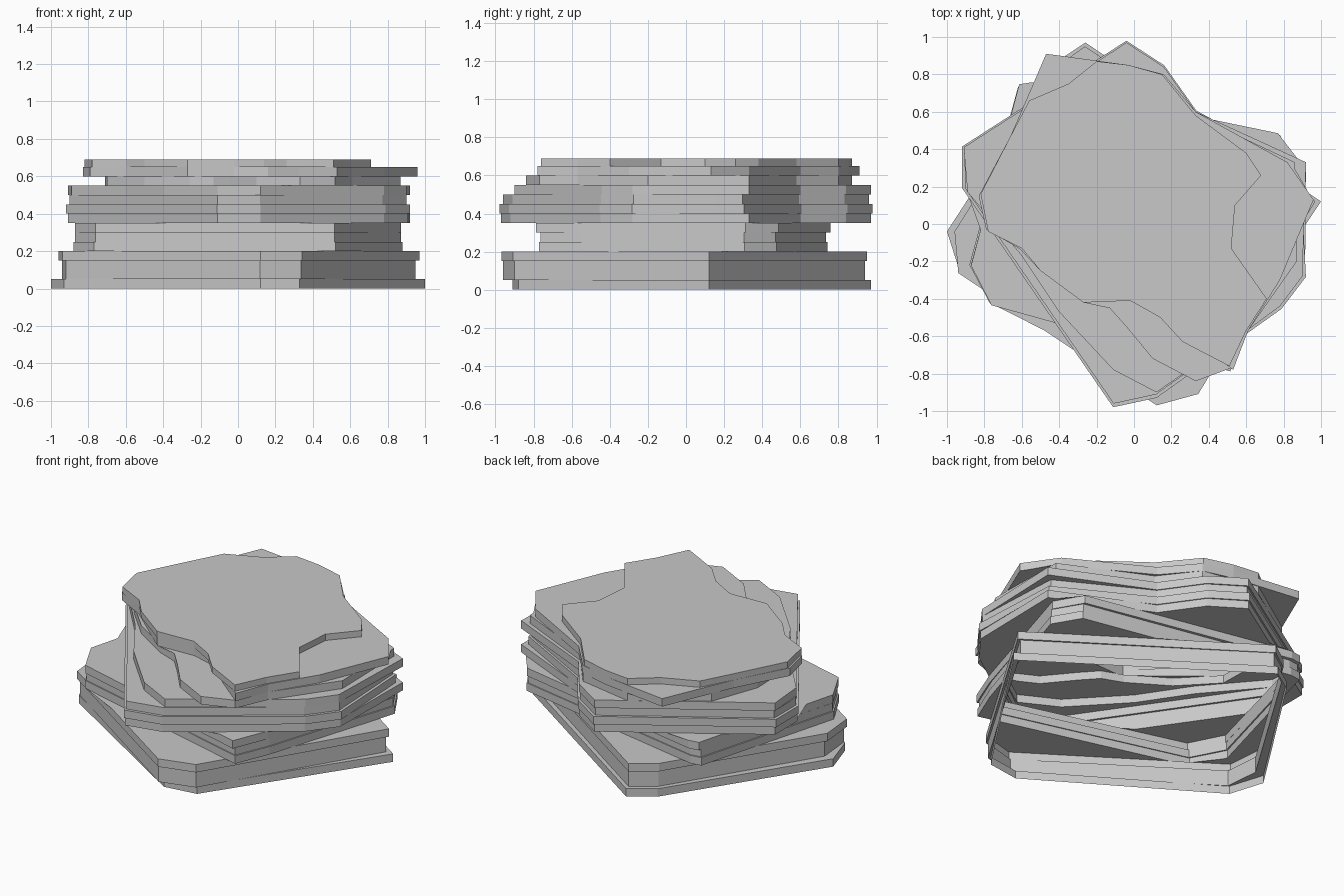
import bpy
import bmesh
import math
from mathutils import Vector

# Remove only the default cube
default_cube = bpy.data.objects.get("Cube")
if default_cube is not None:
    bpy.data.objects.remove(default_cube, do_unlink=True)

# Single stone colour
stone = bpy.data.materials.new("stone_grey")
stone.use_nodes = True
STONE_COLOUR = (0.58, 0.58, 0.58, 1)
stone.diffuse_color = STONE_COLOUR
stone.node_tree.nodes["Principled BSDF"].inputs["Base Color"].default_value = STONE_COLOUR

# Wide base outlines, turned squares with clipped corners
BASE = [(-1, -.04), (-.93, -.26), (.12, -.91), (.33, -.88),
        (1, .12), (-.26, .97), (-.41, .87)]
BASE_UPPER = [(-.95, -.04), (-.93, -.26), (.12, -.96), (.34, -.9),
              (.96, .12), (-.26, .94), (-.4, .84)]

# Squarer, narrower slabs above the base
LOWER = [(-.88, -.22), (-.77, -.43), (.52, -.78), (.61, -.56),
         (.88, .31), (.78, .48), (-.55, .75), (-.62, .74)]

# Thick middle group, its wider foot and its rounded cap
MIDDLE = [(-.91, .41), (-.91, .19), (-.11, -.97), (.12, -.92), (.78, -.45),
          (.91, -.28), (.88, .3), (.33, .6), (.16, .84), (-.04, .97)]
MIDDLE_FOOT = MIDDLE[:6] + [(.92, .33)] + MIDDLE[7:]
MIDDLE_CAP = [(-.91, .41), (-.89, .17), (-.6, -.17), (-.4, -.47), (-.11, -.78),
              (.12, -.9), (.78, -.44), (.9, -.28), (.92, .33),
              (.33, .6), (.16, .84), (-.04, .97)]

# Three ragged slabs of the crown
NECK = [(-.71, .3), (-.7, -.04), (-.5, -.25), (-.26, -.4), (-.13, -.45),
        (-.04, -.55), (.1, -.72), (.33, -.84), (.52, -.77), (.61, -.57),
        (.87, -.2), (.86, .33), (.33, .58), (.16, .8), (-.2, .87), (-.6, .6)]

LEDGE = [(-.83, .15), (-.79, -.03), (-.6, -.13), (-.27, -.42), (-.02, -.41),
         (.16, -.46), (.33, -.62), (.53, -.78), (.61, -.57), (.78, -.3),
         (.96, .13), (.82, .33), (.33, .6), (.16, .8), (-.03, .85),
         (-.47, .91), (-.56, .7), (-.66, .47)]

CROWN = [(-.82, .16), (-.78, -.04), (-.6, -.13), (-.5, -.25), (-.27, -.42),
         (-.02, -.41), (.14, -.5), (.26, -.63), (.51, -.76), (.6, -.57),
         (.71, -.4), (.52, -.13), (.54, .1), (.68, .26), (.6, .38),
         (.33, .58), (.15, .8), (-.03, .85), (-.2, .87), (-.35, .75),
         (-.56, .66), (-.66, .47)]

# Slabs from the ground up: name, outline, top height, x and y scale
SLABS = [
    ("base_slab_bottom", BASE, .05, 1, 1),
    ("base_slab_middle", BASE_UPPER, .15, .99, 1),
    ("base_slab_top", BASE_UPPER, .2, 1.01, 1.01),
    ("lower_slab_bottom", LOWER, .25, 1, .99),
    ("lower_slab_middle", LOWER, .3, .99, .98),
    ("lower_slab_top", LOWER, .35, .99, 1.01),
    ("middle_slab_bottom", MIDDLE_FOOT, .4, 1, 1),
    ("middle_slab_centre", MIDDLE, .45, 1.01, 1.01),
    ("middle_slab_upper", MIDDLE, .5, .99, .99),
    ("middle_slab_top", MIDDLE_CAP, .55, 1, 1),
    ("neck_slab", NECK, .6, 1, 1),
    ("ledge_slab", LEDGE, .65, 1, 1),
    ("crown_slab", CROWN, .69, 1, 1),
]


def scaled(outline, scale_x, scale_y):
    return [Vector((x * scale_x, y * scale_y)) for x, y in outline]


def cast(outline, angle):
    """Point where a ray from the middle leaves the outline."""
    ray = Vector((math.cos(angle), math.sin(angle)))
    reach = 0
    for start, end in zip(outline, outline[1:] + outline[:1]):
        edge = end - start
        turn = ray.cross(edge)
        if abs(turn) < 1e-9:
            continue
        along = start.cross(ray) / turn
        if -1e-5 <= along <= 1 + 1e-5:
            reach = max(reach, start.cross(edge) / turn)
    return ray * reach


def make_shell(name, rings, capped):
    """Join stacked rings with quads, and close the last one if capped."""
    bm = bmesh.new()
    loops = [[bm.verts.new((p.x, p.y, z)) for p in points] for points, z in rings]
    count = len(loops[0])
    for low, high in zip(loops, loops[1:]):
        for i in range(count):
            j = (i + 1) % count
            bm.faces.new((low[i], low[j], high[j], high[i]))
    if capped:
        centre = bm.verts.new((0, 0, rings[-1][1]))
        for i in range(count):
            bm.faces.new((loops[-1][i], loops[-1][(i + 1) % count], centre))
    bmesh.ops.dissolve_degenerate(bm, dist=1e-5, edges=bm.edges[:])
    mesh = bpy.data.meshes.new(name)
    bm.to_mesh(mesh)
    bm.free()
    mesh.materials.append(stone)
    shell = bpy.data.objects.new(name, mesh)
    bpy.context.collection.objects.link(shell)


# Shared directions, so that every ring has matching points
outlines = [scaled(outline, sx, sy) for _, outline, _, sx, sy in SLABS]
angles = sorted({round(math.atan2(p.y, p.x), 3) for outline in outlines for p in outline})
ring_points = [[cast(outline, angle) for angle in angles] for outline in outlines]

# Hollow stack: each slab is a wall and a ledge reaching to the slab above
floor = 0
for level, (name, _, top, _, _) in enumerate(SLABS):
    rings = [(ring_points[level], floor), (ring_points[level], top)]
    is_crown = level == len(SLABS) - 1
    if not is_crown:
        rings.append((ring_points[level + 1], top))
    make_shell(name, rings, is_crown)
    floor = top
